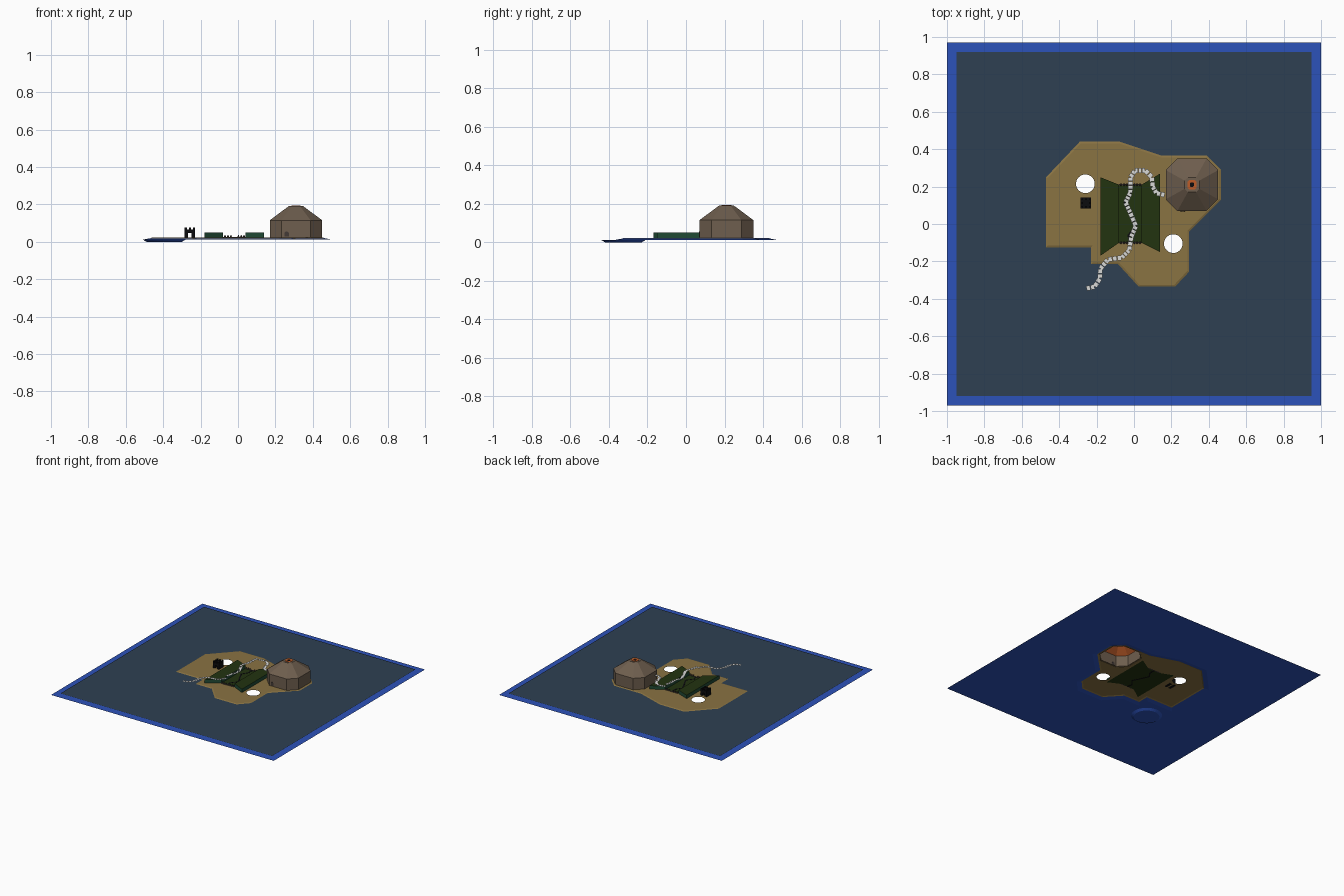
import bpy, bmesh, math
from mathutils import Vector

if "Cube" in bpy.data.objects:
    bpy.data.objects.remove(bpy.data.objects["Cube"])


def mat(name, r, g, b):
    lin = lambda c: (c / 255 / 12.92) if c < 11 else ((c / 255 + 0.055) / 1.055) ** 2.4
    m = bpy.data.materials.new(name)
    m.diffuse_color = (lin(r), lin(g), lin(b), 1)
    m.use_nodes = True
    m.node_tree.nodes["Principled BSDF"].inputs["Base Color"].default_value = m.diffuse_color
    return m


BLUE = mat("sea_blue", 44, 82, 186)
WATER = mat("dark_water", 46, 64, 82)
SAND = mat("sand_brown", 138, 115, 66)
GREEN = mat("olive_green", 34, 51, 16)
TEAL = mat("deep_green", 32, 74, 52)
HIDE = mat("hut_brown", 110, 94, 78)
ORANGE = mat("hut_orange", 190, 92, 40)
PALE = mat("pale_path", 216, 216, 214)
BLACK = mat("black", 12, 12, 14)
GREY = mat("dark_grey", 66, 58, 54)


def finish(name, bm, mats, up=False):
    if up:
        for f in bm.faces:
            f.normal_update()
            if f.normal.z < 0:
                f.normal_flip()
    me = bpy.data.meshes.new(name)
    bm.to_mesh(me)
    bm.free()
    for m in mats:
        me.materials.append(m)
    ob = bpy.data.objects.new(name, me)
    bpy.context.collection.objects.link(ob)
    return ob


def sheet(name, loops, z, m):
    """Flat sheet: first loop is the outline, the others are holes."""
    bm = bmesh.new()
    edges = []
    for lp in loops:
        vs = [bm.verts.new((x, y, z)) for x, y in lp]
        edges += [bm.edges.new((vs[i - 1], vs[i])) for i in range(len(vs))]
    bmesh.ops.triangle_fill(bm, edges=edges, use_beauty=True, use_dissolve=False,
                            normal=(0, 0, 1))
    return finish(name, bm, [m], True)


def rings(name, levels, mats, idx, cap=None, cap_mat=0):
    """Skin between closed loops (points, z); idx gives the material per band."""
    bm = bmesh.new()
    rows = [[bm.verts.new((x, y, z)) for x, y in pts] for pts, z in levels]
    for k in range(len(rows) - 1):
        a, b = rows[k], rows[k + 1]
        for i in range(len(a)):
            f = bm.faces.new((a[i - 1], a[i], b[i], b[i - 1]))
            f.material_index = idx[k]
    if cap is not None:
        bm.faces.new(rows[cap]).material_index = cap_mat
    bmesh.ops.recalc_face_normals(bm, faces=bm.faces)
    return finish(name, bm, mats)


def box(bm, x0, x1, y0, y1, z0, z1):
    r = bmesh.ops.create_cube(bm, size=1)
    for v in r["verts"]:
        v.co = Vector(((x0 + x1) / 2 + v.co.x * (x1 - x0),
                       (y0 + y1) / 2 + v.co.y * (y1 - y0),
                       (z0 + z1) / 2 + v.co.z * (z1 - z0)))


def circle(cx, cy, r, n=32):
    return [(cx + r * math.cos(2 * math.pi * i / n), cy + r * math.sin(2 * math.pi * i / n))
            for i in range(n)]


def rect(x, y):
    return [(-x, -y), (x, -y), (x, y), (-x, y)]


def offset(pts, d):
    """Mitred outward offset of a clockwise outline."""
    out = []
    for i, p in enumerate(pts):
        p = Vector(p)
        a = (p - Vector(pts[i - 1])).normalized()
        b = (Vector(pts[(i + 1) % len(pts)]) - p).normalized()
        na, nb = Vector((-a.y, a.x)), Vector((-b.y, b.x))
        out.append(tuple(p + (na + nb) * (d / (1 + na.dot(nb)))))
    return out


SEA, SURF, TOP = 0.012, 0.0185, 0.022
island = [(-.47, .25), (-.29, .44), (-.075, .44), (.15, .365), (.39, .365), (.465, .29),
          (.465, .13), (.295, -.04), (.295, -.255), (.22, -.335), (.025, -.335),
          (-.085, -.215), (-.23, -.215), (-.23, -.125), (-.47, -.125)]
inner, foot = offset(island, -.01), offset(island, .035)


def hut_ring(s):
    a, b = .14 * s, .078 * s
    pts = [(a, -b), (a, b), (b, a), (-b, a), (-a, b), (-a, -b), (-b, -a), (b, -a)]
    return [(.31 + x, .21 + y) for x, y in pts]


meadow = [(-.18, .25), (-.08, .21), (.04, .21), (.14, .27),
          (.14, -.15), (.04, -.1), (-.08, -.1), (-.18, -.17)]

# Sea floor with a sunken basin, water surface, island
basin = (-.395, -.325)
sheet("sea_floor", [rect(1, .97), foot, circle(*basin, .115)], SEA, BLUE)
rings("sunken_basin", [(circle(*basin, .115), SEA), (circle(*basin, .095), 0)],
      [BLUE], [0], cap=1)
sheet("water_surface", [rect(.95, .92), island], SURF, WATER)
rings("island_slope", [(foot, SEA), (island, SURF), (inner, TOP)], [BLUE, SAND], [0, 1])
sheet("island_top", [inner, meadow, hut_ring(.95), circle(-.26, .215, .05),
                     circle(.21, -.105, .05)], TOP, SAND)

# Green valley: floor, two ridges, zigzag crack
sheet("valley_floor", [meadow], TOP, GREEN)
for name, ids in (("left_ridge", (0, 1, 6, 7)), ("right_ridge", (2, 3, 4, 5))):
    pts = [meadow[i] for i in ids]
    rings(name, [(pts, TOP), (pts, .05)], [TEAL, GREEN], [0], cap=1, cap_mat=1)

crack = [(-.02, -.1), (-.03, -.06), (.01, -.01), (-.02, .05), (-.05, .115), (-.02, .16), (-.02, .21)]
band = [(x - .006, y) for x, y in crack] + [(x + .006, y) for x, y in reversed(crack)]
rings("valley_crack", [(band, TOP - .001), (band, TOP + .001)], [BLACK], [0], cap=1)
sheet("valley_crack_underside", [band], TOP - .001, BLACK)

# Spiked fences at both valley ends
bm = bmesh.new()
for y in (-.1, .21):
    box(bm, -.08, .04, y - .004, y + .004, TOP, TOP + .003)
    for x in (-.07, -.053, -.038, .002, .017, .032):
        r = bmesh.ops.create_cone(bm, segments=4, radius1=.008, radius2=.002, depth=.013,
                                  cap_ends=True)
        bmesh.ops.translate(bm, verts=r["verts"], vec=(x, y, TOP + .0065))
finish("valley_fences", bm, [GREY])

# Eight-sided hut with orange lining and smoke hole collar
rings("hut_walls", [(hut_ring(1), TOP - .002), (hut_ring(1), .115)], [HIDE], [0])
rings("hut_roof", [(hut_ring(1), .115), (hut_ring(.28), .19), (hut_ring(.18), .19)],
      [HIDE], [0, 0])
rings("hut_roof_lining", [(hut_ring(.98), .112), (hut_ring(.27), .186)],
      [ORANGE], [0], cap=1)
rings("smoke_hole_collar", [(hut_ring(.18), .187), (hut_ring(.18), .193), (hut_ring(.08), .193),
                            (hut_ring(.08), .189)], [ORANGE, BLACK], [0, 0, 0], cap=3, cap_mat=1)
arch = [(.272, .028), (.272, .044)] + \
       [(.26 + .012 * math.cos(t * math.pi / 6), .044 + .011 * math.sin(t * math.pi / 6))
        for t in range(1, 6)] + [(.248, .044), (.248, .028)]
bm = bmesh.new()
f = bm.faces.new([bm.verts.new((x, .068, z)) for x, z in arch])
r = bmesh.ops.extrude_face_region(bm, geom=[f])
bmesh.ops.translate(bm, verts=[v for v in r["geom"] if isinstance(v, bmesh.types.BMVert)],
                    vec=(0, .004, 0))
bmesh.ops.recalc_face_normals(bm, faces=bm.faces)
finish("hut_door", bm, [GREY])

# Black gate tower with battlements
bm = bmesh.new()
x0, x1, y0, y1 = -.285, -.229, .084, .141
box(bm, x0, -.266, y0, y1, .019, .046)
box(bm, -.248, x1, y0, y1, .019, .046)
box(bm, x0, x1, y0, y1, .046, .066)
for i in range(3):
    for j in range(3):
        if (i, j) != (1, 1):
            cx, cy = x0 + .006 + i * .022, y0 + .006 + j * .0225
            box(bm, cx - .006, cx + .006, cy - .006, cy + .006, .066, .076)
finish("gate_tower", bm, [BLACK])

# Floating dashed path, laid as thin tiles along a polyline
route = [(-.255, -.345), (-.21, -.335), (-.182, -.29), (-.18, -.24), (-.14, -.19), (-.065, -.18),
         (-.025, -.14), (-.015, -.07), (.01, -.01), (-.02, .06), (-.045, .115), (-.02, .165),
         (-.018, .25), (.005, .285), (.06, .287), (.095, .25), (.1, .2), (.12, .165), (.165, .155)]
bm = bmesh.new()
for a, b in zip(route, route[1:]):
    a, b = Vector(a), Vector(b)
    n = max(1, round((b - a).length / .022))
    d = (b - a).normalized()
    side = Vector((-d.y, d.x)) * .013
    for k in range(n):
        p, q = a.lerp(b, (k + .04) / n), a.lerp(b, (k + .94) / n)
        z = .1 if -.12 < p.y < .26 and p.x < .05 else .087
        bm.faces.new([bm.verts.new((v.x, v.y, z)) for v in (p - side, q - side, q + side, p + side)])
finish("floating_path", bm, [PALE], True)
